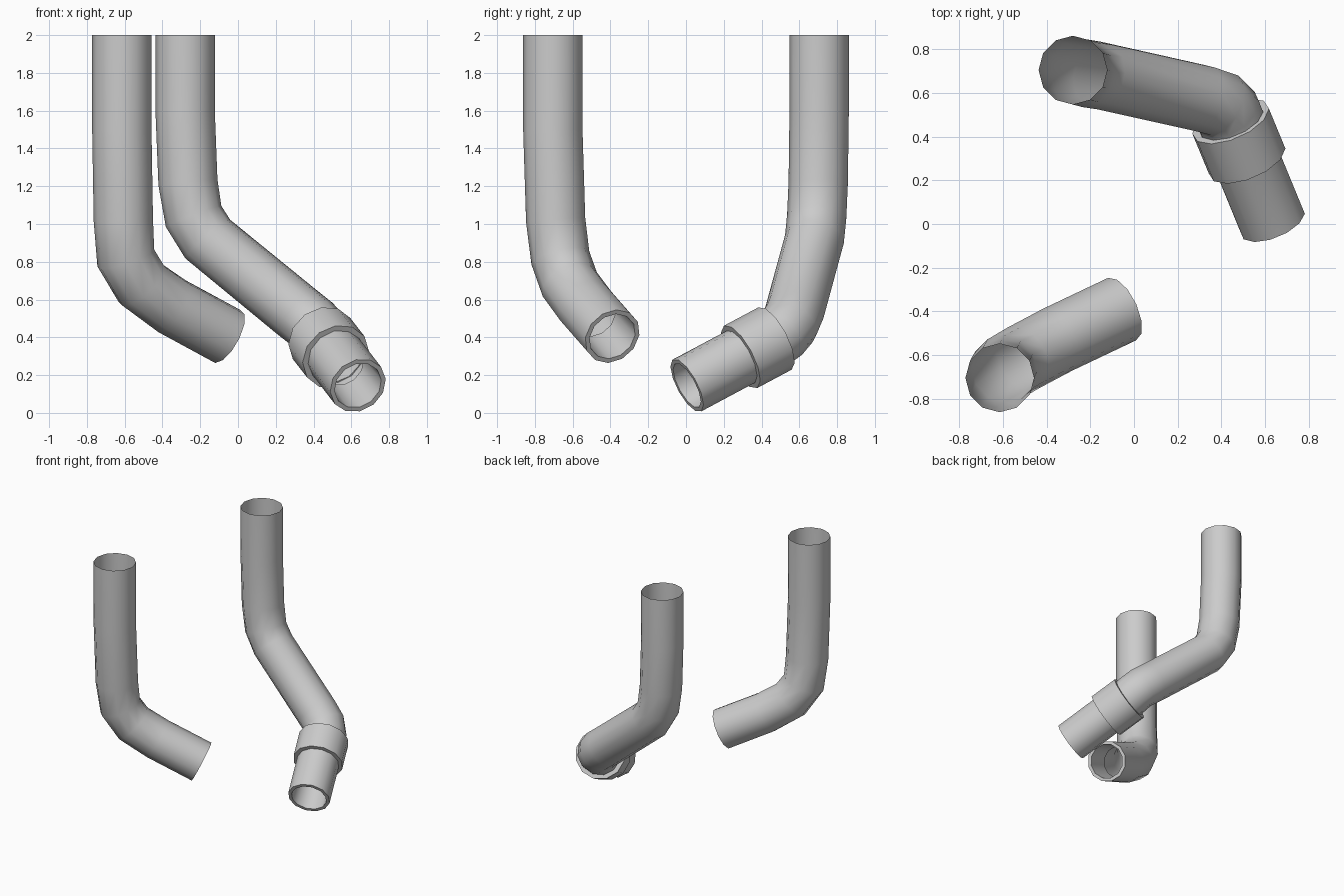
import bpy, bmesh, math
from mathutils import Vector

if "Cube" in bpy.data.objects:
    bpy.data.objects.remove(bpy.data.objects["Cube"])

SIDES, R = 12, 0.157


def frames(path):
    """Centre plus two cross axes for every path point, without twist."""
    pts = [Vector(p) for p in path]
    out, u = [], Vector((1, 0, 0))
    for i, p in enumerate(pts):
        a = (p - pts[i - 1]).normalized() if i else Vector()
        b = (pts[i + 1] - p).normalized() if i < len(pts) - 1 else Vector()
        t = (a + b).normalized()
        u = (u - t * u.dot(t)).normalized()
        out.append((p, u.copy(), t.cross(u), t))
    return out


def skin(name, rings, closed=False):
    """Bridge a list of (frame, radius, shift along axis) rings."""
    bm = bmesh.new()
    loops = []
    for (c, u, v, t), r, shift in rings:
        loop = []
        for k in range(SIDES):
            a = 2 * math.pi * k / SIDES
            loop.append(bm.verts.new(c + t * shift + (u * math.cos(a) + v * math.sin(a)) * r))
        loops.append(loop)
    pairs = list(zip(loops, loops[1:]))
    if closed:
        pairs.append((loops[-1], loops[0]))
    for a, b in pairs:
        for k in range(SIDES):
            n = (k + 1) % SIDES
            bm.faces.new((a[k], b[k], b[n], a[n]))
    bmesh.ops.recalc_face_normals(bm, faces=bm.faces[:])
    # the outer wall must face away from the pipe axis
    c = rings[0][0][0]
    bm.faces.ensure_lookup_table()
    f = bm.faces[0]
    if f.normal.dot(loops[0][0].co - c) < 0:
        bmesh.ops.reverse_faces(bm, faces=bm.faces[:])
    me = bpy.data.meshes.new(name)
    bm.to_mesh(me)
    bm.free()
    ob = bpy.data.objects.new(name, me)
    bpy.context.collection.objects.link(ob)
    bpy.ops.object.select_all(action='DESELECT')
    ob.select_set(True)
    bpy.context.view_layer.objects.active = ob
    bpy.ops.object.shade_smooth_by_angle(angle=math.radians(40))
    return ob


def pipe(name, path):
    """Open-topped pipe whose lower mouth has a rim and an inner wall."""
    fr = frames(path)
    rings = [(f, R, 0) for f in fr]
    rings += [(fr[-1], R * 0.84, 0), (fr[-1], R * 0.78, -0.25)]
    skin(name, rings)
    return fr


# short pipe
pipe("short_pipe", [
    (-0.615, -0.705, 2.0), (-0.615, -0.705, 1.5), (-0.607, -0.69, 1.02),
    (-0.594, -0.665, 0.82), (-0.51, -0.615, 0.68), (-0.35, -0.53, 0.565),
    (-0.055, -0.39, 0.405)])

# long pipe with two bends
long_path = [
    (-0.28, 0.705, 2.0), (-0.28, 0.705, 1.6), (-0.265, 0.70, 1.22),
    (-0.235, 0.692, 1.04), (-0.16, 0.68, 0.92), (0.31, 0.575, 0.535),
    (0.39, 0.55, 0.472), (0.43, 0.51, 0.425), (0.45, 0.455, 0.385),
    (0.635, 0.005, 0.145)]
pipe("long_pipe", long_path)

# collar around the lower end of the long pipe
end = Vector(long_path[-1])
mid = Vector((0.48, 0.38, 0.345))
f = frames([mid, end])[0]
skin("collar", [(f, 0.187, -0.11), (f, 0.187, 0.11),
                (f, R * 0.96, 0.11), (f, R * 0.96, -0.11)], closed=True)
